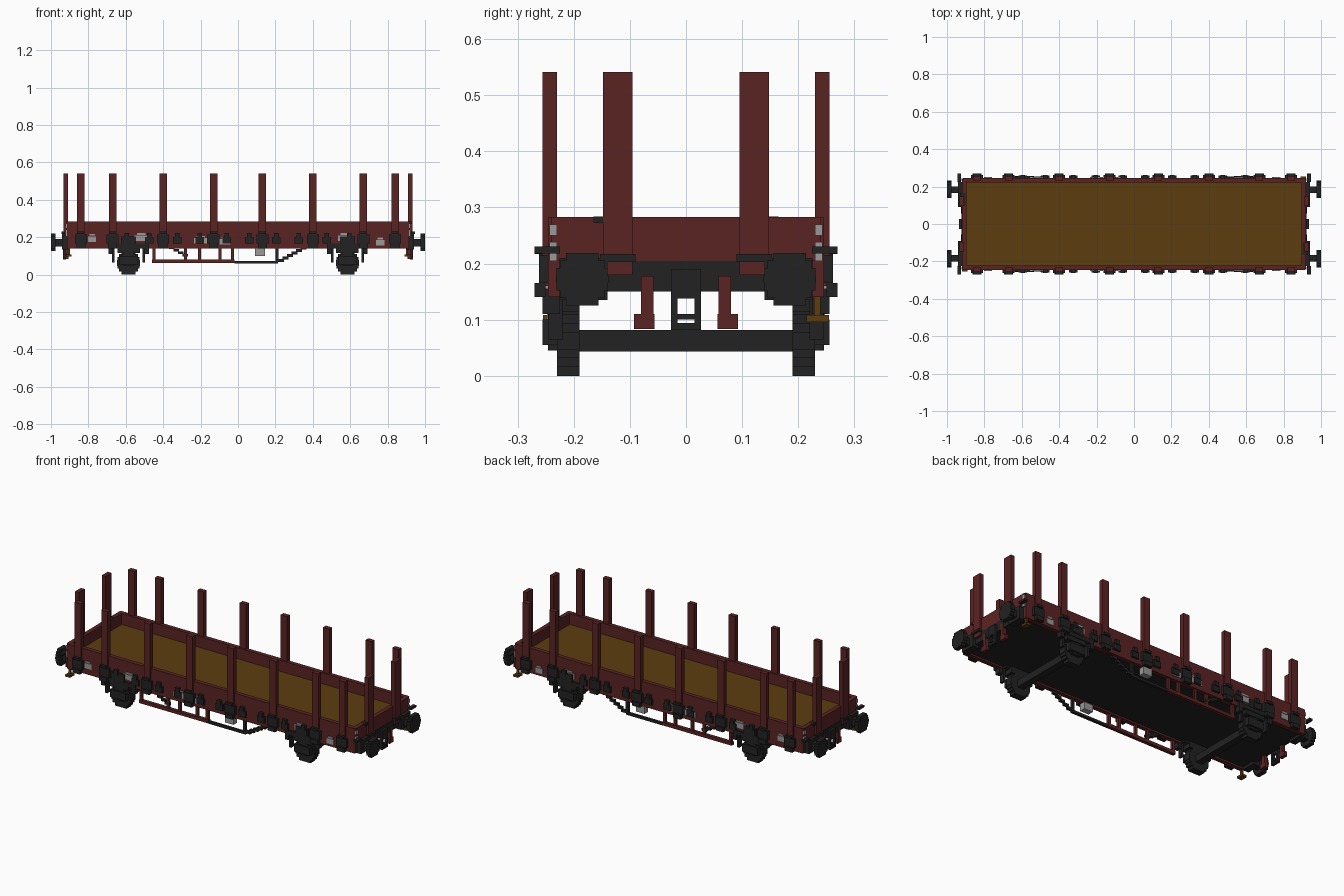
import bpy, bmesh
from math import sqrt
from mathutils import Vector

cube = bpy.data.objects.get("Cube")
if cube:
    bpy.data.objects.remove(cube, do_unlink=True)


def material(name, rgb):
    m = bpy.data.materials.new(name)
    m.use_nodes = True
    m.diffuse_color = (*rgb, 1)
    m.node_tree.nodes["Principled BSDF"].inputs["Base Color"].default_value = (*rgb, 1)
    return m


RED = material("oxide red", (0.105, 0.017, 0.017))
BROWN = material("wood brown", (0.108, 0.047, 0.005))
BLACK = material("iron black", (0.016, 0.016, 0.016))
GREY = material("marking grey", (0.32, 0.32, 0.32))

SIDES = (-1, 1)
STAKES = [s * x for s in SIDES for x in (0.84, 0.67, 0.40, 0.13)]
AXLES = (-0.585, 0.585)


def build(name, mat, boxes):
    """One object from boxes given as (x0, x1, y0, y1, z0, z1)."""
    bm = bmesh.new()
    for x0, x1, y0, y1, z0, z1 in boxes:
        lo = Vector((min(x0, x1), min(y0, y1), z0))
        hi = Vector((max(x0, x1), max(y0, y1), z1))
        made = bmesh.ops.create_cube(bm, size=1)["verts"]
        for v in made:
            v.co = (lo + hi) / 2 + v.co * (hi - lo)
    mesh = bpy.data.meshes.new(name)
    bm.to_mesh(mesh)
    bm.free()
    mesh.materials.append(mat)
    ob = bpy.data.objects.new(name, mesh)
    bpy.context.collection.objects.link(ob)
    return ob


def ends(box):
    """Copy a box to both ends and both sides."""
    x0, x1, y0, y1, z0, z1 = box
    return [(a * x0, a * x1, b * y0, b * y1, z0, z1) for a in SIDES for b in SIDES]


def both(box):
    """Copy a box to the front and back sides."""
    x0, x1, y0, y1, z0, z1 = box
    return [(x0, x1, b * y0, b * y1, z0, z1) for b in SIDES]


def disc(axis, centre, radius, a, b, rows):
    """Stepped disc of stacked boxes spanning a..b along the axis."""
    c, z = centre
    step = 2 * radius / rows
    out = []
    for i in range(rows):
        low = -radius + i * step
        mid = low + step / 2
        w = sqrt(radius ** 2 - (mid * 0.92) ** 2)
        flat = (a, b, c - w, c + w) if axis == "x" else (c - w, c + w, a, b)
        out.append((*flat, z + low, z + low + step))
    return out


# Body: chassis, floor and low walls
build("chassis", BLACK, [(-0.905, 0.905, -0.23, 0.23, 0.15, 0.205)])
build("floor", BROWN, [(-0.9, 0.9, -0.225, 0.225, 0.205, 0.22)])
build("side_walls", RED, both((-0.915, 0.915, 0.222, 0.246, 0.14, 0.283)))
build("end_walls", RED, [(s * 0.895, s * 0.92, -0.24, 0.24, 0.205, 0.283) for s in SIDES])
build("end_beams", BLACK, [(s * 0.9, s * 0.922, -0.2, 0.2, 0.15, 0.205) for s in SIDES])
build("end_latches", BLACK, [(s * 0.9, s * 0.93, -s * 0.165, -s * 0.1, 0.272, 0.284) for s in SIDES])

# Stakes on the sides and ends
stakes = []
for x in STAKES:
    stakes += both((x - 0.02, x + 0.02, 0.23, 0.256, 0.16, 0.541))
build("side_stakes", RED, stakes)
build("end_stakes", RED, ends((0.908, 0.932, 0.095, 0.148, 0.18, 0.541)))

# Iron pockets holding the stakes
pockets = []
for x in STAKES:
    pockets += both((x - 0.032, x + 0.032, 0.24, 0.262, 0.165, 0.215))
    pockets += both((x - 0.024, x + 0.024, 0.25, 0.27, 0.14, 0.165))
    pockets += both((x - 0.02, x + 0.02, 0.25, 0.27, 0.217, 0.23))
build("stake_pockets", BLACK, pockets)
build("end_pockets", BLACK, ends((0.92, 0.942, 0.09, 0.153, 0.203, 0.217)))

# Lashing rings and hinge blocks between the stakes
rings = []
for x in (-0.535, -0.265, 0, 0.265, 0.535):
    for dx in (-0.06, 0.06):
        rings += both((x + dx - 0.022, x + dx + 0.022, 0.24, 0.258, 0.165, 0.2))
        rings += both((x + dx - 0.012, x + dx + 0.012, 0.24, 0.262, 0.195, 0.222))
build("lashing_rings", BLACK, rings)

# Painted markings
marks = []
for x, w, z in ((-0.78, 0.022, 0.19), (-0.52, 0.035, 0.195), (-0.2, 0.035, 0.18),
                (-0.07, 0.03, 0.175), (0.57, 0.035, 0.195), (0.76, 0.022, 0.17)):
    marks += both((x - w, x + w, 0.243, 0.25, z - 0.015, z + 0.015))
    marks += both((x - w * 0.6, x + w * 0.7, 0.243, 0.25, z + 0.018, z + 0.027))
build("side_markings", GREY, marks)
build("end_markings", GREY, ends((0.915, 0.923, 0.23, 0.243, 0.205, 0.238))
      + ends((0.915, 0.923, 0.23, 0.243, 0.25, 0.27)))

# Running gear: wheels, axles, axle boxes, springs and guides
wheels, gear = [], []
for x in AXLES:
    for s in SIDES:
        wheels += disc("y", (x, 0.0625), 0.0625, s * 0.19, s * 0.23, 8)
        gear += disc("y", (x, 0.085), 0.04, s * 0.225, s * 0.246, 5)
    gear += both((x - 0.06, x + 0.06, 0.19, 0.25, 0.115, 0.15))
    gear += both((x - 0.05, x + 0.05, 0.225, 0.256, 0.055, 0.1))
    gear += both((x - 0.085, x + 0.085, 0.2, 0.254, 0.14, 0.165))
    gear += both((x - 0.04, x + 0.04, 0.2, 0.256, 0.16, 0.205))
    for d in SIDES:
        gear += both((x + d * 0.075, x + d * 0.088, 0.22, 0.245, 0.065, 0.15))
        gear += both((x + d * 0.085, x + d * 0.108, 0.225, 0.256, 0.11, 0.165))
build("wheels", BLACK, wheels)
build("axles", BLACK, [(x - 0.02, x + 0.02, -0.2, 0.2, 0.043, 0.082) for x in AXLES])
build("axle_boxes", BLACK, gear)

# Buffers with stepped round heads
buffers = ends((0.9, 0.94, 0.14, 0.225, 0.135, 0.21)) + ends((0.93, 0.98, 0.165, 0.2, 0.15, 0.19))
for a in SIDES:
    for b in SIDES:
        buffers += disc("x", (b * 0.185, 0.172), 0.047, a * 0.975, a, 7)
build("buffers", BLACK, buffers)
build("corner_grips", BLACK, ends((0.925, 0.945, 0.225, 0.27, 0.218, 0.23)))

# Coupling frame, brake hoses and hooks below the ends
coupler = ends((0.92, 0.936, 0.015, 0.027, 0.082, 0.19))
for s in SIDES:
    coupler += [(s * 0.92, s * 0.936, -0.027, 0.027, z, z + h)
                for z, h in ((0.082, 0.012), (0.1, 0.01), (0.138, 0.052))]
build("couplers", BLACK, coupler)
build("brake_hoses", RED, ends((0.905, 0.925, 0.058, 0.08, 0.11, 0.178))
      + ends((0.905, 0.925, 0.056, 0.093, 0.083, 0.11)))
build("corner_hooks", BROWN, [(s * 0.89, s * 0.92, s * 0.215, s * 0.255, 0.096, 0.108) for s in SIDES]
      + [(s * 0.898, s * 0.91, s * 0.228, s * 0.24, 0.1, 0.15) for s in SIDES])

# Red ladder frame and black truss under each side
frame = both((-0.46, -0.02, 0.222, 0.242, 0.062, 0.08))
for x in (-0.45, -0.28, -0.205, -0.095, -0.03):
    frame += both((x - 0.008, x + 0.008, 0.225, 0.24, 0.065, 0.15))
build("step_frames", RED, frame)
truss = both((-0.02, 0.215, 0.225, 0.24, 0.06, 0.074))
truss += both((0.2, 0.216, 0.225, 0.24, 0.07, 0.15))
for i in range(6):
    x, z = 0.215 + i * 0.024, 0.068 + i * 0.0135
    truss += both((x, x + 0.03, 0.225, 0.24, z, z + 0.0145))
    if i < 4:
        x = -0.37 + i * 0.024
        truss += both((x, x + 0.03, 0.225, 0.24, 0.136 - i * 0.013, 0.15 - i * 0.013))
build("truss_rods", BLACK, truss)
build("tool_boxes", GREY, both((0.09, 0.145, 0.215, 0.248, 0.1, 0.14)))
